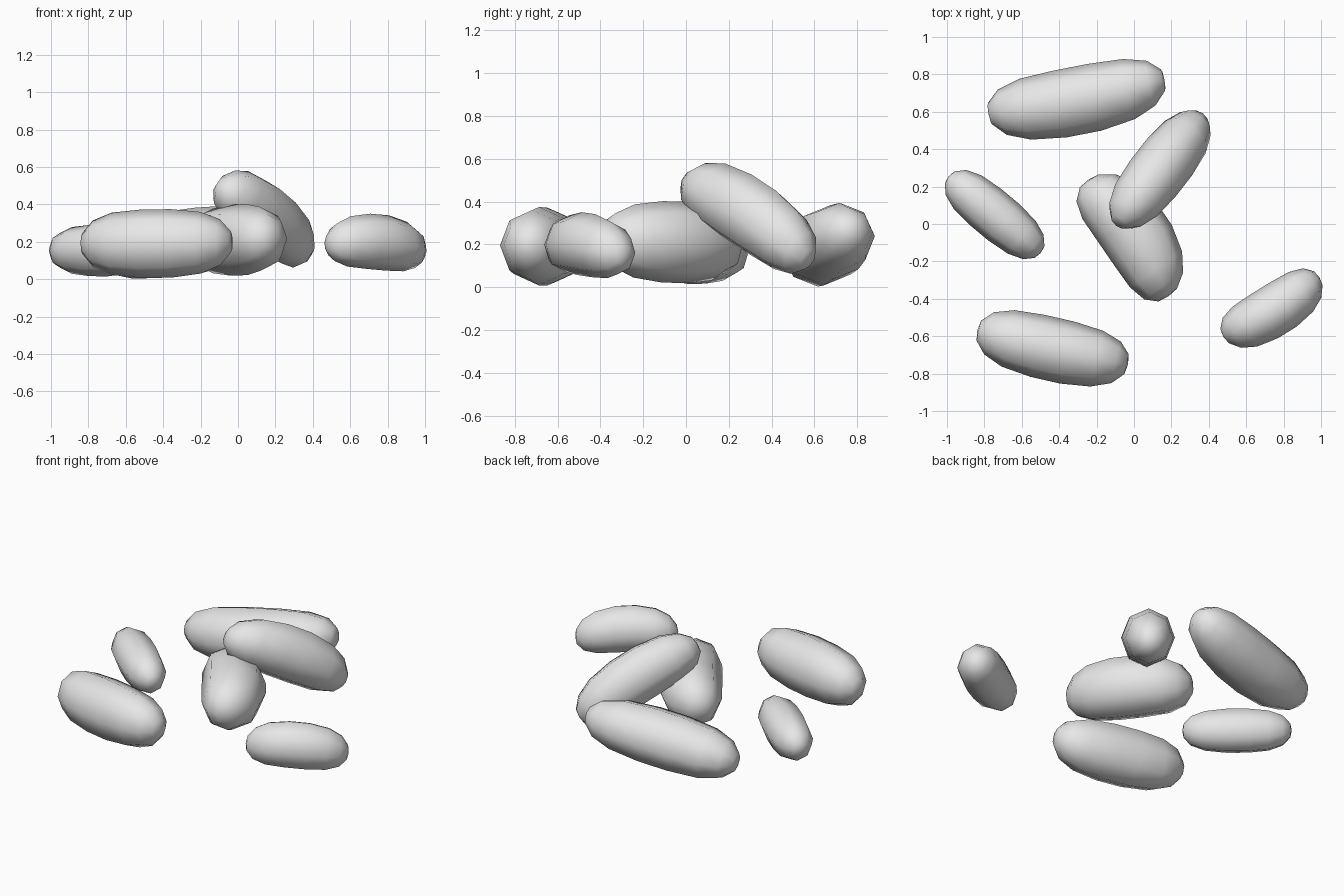
import bpy, bmesh, math
from mathutils import Vector

cube = bpy.data.objects.get("Cube")
if cube:
    bpy.data.objects.remove(cube, do_unlink=True)

# Single plain grey colour
grey = bpy.data.materials.new("plain_grey")
grey.use_nodes = True
colour = (0.8, 0.8, 0.8, 1)
grey.diffuse_color = colour
grey.node_tree.nodes["Principled BSDF"].inputs["Base Color"].default_value = colour

SIDES = 8
# Blunt spindle shared by every grain: position along the axis, relative radius
PROFILE = [(0, .32), (.07, .68), (.2, .91), (.4, 1), (.6, 1), (.8, .9), (.93, .67), (1, .32)]


def make_grain(name, start, end, half_width, half_height, side_bend=0, up_bend=0):
    """Loft an eight-sided spindle between two tips, bowed sideways and upwards."""
    start, end = Vector(start), Vector(end)
    axis = (end - start).normalized()
    side = Vector((0, 0, 1)).cross(axis).normalized()
    up = axis.cross(side)
    bm = bmesh.new()
    rings = []
    for t, radius in PROFILE:
        bow = math.sin(math.pi * t)
        centre = start.lerp(end, t) + (side * side_bend + up * up_bend) * bow
        ring = []
        for i in range(SIDES):
            a = math.tau * i / SIDES
            offset = side * (half_width * math.cos(a)) + up * (half_height * math.sin(a))
            ring.append(bm.verts.new(centre + offset * radius))
        rings.append(ring)
    for low, high in zip(rings, rings[1:]):
        for i in range(SIDES):
            j = (i + 1) % SIDES
            bm.faces.new((low[i], low[j], high[j], high[i]))
    # Rounded-off tips
    for ring, tip in ((rings[0], start - axis * .008), (rings[-1], end + axis * .008)):
        point = bm.verts.new(tip)
        for i in range(SIDES):
            bm.faces.new((ring[i], ring[(i + 1) % SIDES], point))
    bmesh.ops.recalc_face_normals(bm, faces=bm.faces)
    for face in bm.faces:
        face.smooth = True
    mesh = bpy.data.meshes.new(name)
    bm.to_mesh(mesh)
    bm.free()
    mesh.materials.append(grey)
    obj = bpy.data.objects.new(name, mesh)
    bpy.context.collection.objects.link(obj)


# Scattered grains, one of them leaning on its neighbour
make_grain("front_grain", (-.83, -.57, .19), (-.04, -.75, .2), .17, .183, -.01, -.005)
make_grain("back_grain", (-.77, .59, .14), (.155, .77, .27), .182, .175, -.022, -.01)
make_grain("side_grain", (-.985, .25, .155), (-.505, -.15, .15), .128, .137)
make_grain("middle_grain", (-.24, .23, .2), (.18, -.38, .22), .188, .19, .045)
make_grain("small_grain", (.485, -.6, .195), (.985, -.29, .15), .138, .148, -.022, .027)
make_grain("leaning_grain", (-.08, .01, .5), (.355, .57, .13), .155, .168, 0, .03)
